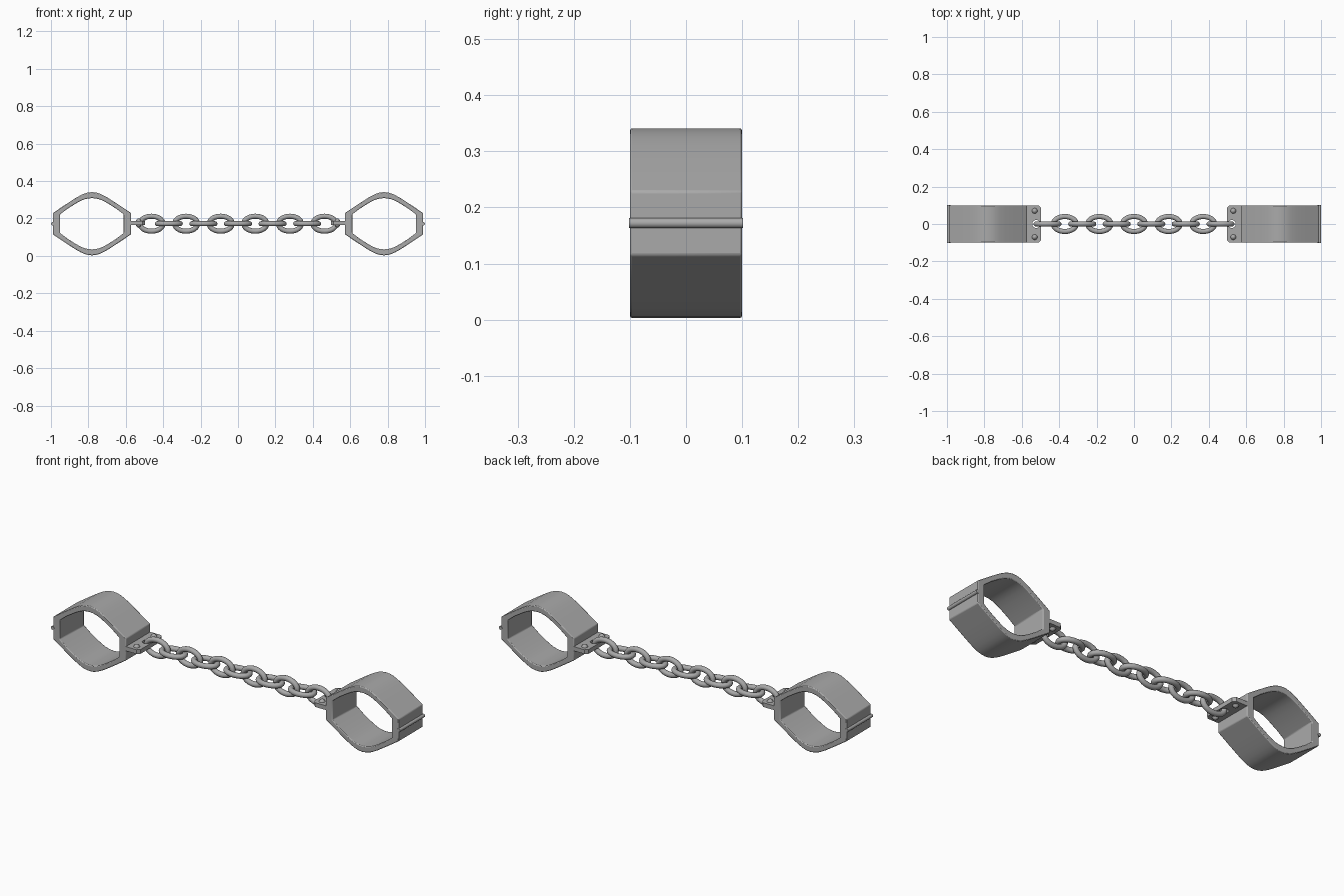
import bpy, bmesh, math
from mathutils import Vector

if "Cube" in bpy.data.objects:
    bpy.data.objects.remove(bpy.data.objects["Cube"])

ZC = 0.172           # height of the chain axis
steel = bpy.data.materials.new("steel grey")
steel.diffuse_color = (0.4, 0.4, 0.4, 1)
steel.use_nodes = True
steel.node_tree.nodes["Principled BSDF"].inputs["Base Color"].default_value = steel.diffuse_color


def finish(name, bm, bevel=0.0, angle=35):
    """Turn a bmesh into a shaded object, optionally with softened edges."""
    bmesh.ops.recalc_face_normals(bm, faces=bm.faces)
    me = bpy.data.meshes.new(name)
    bm.to_mesh(me)
    bm.free()
    ob = bpy.data.objects.new(name, me)
    bpy.context.collection.objects.link(ob)
    me.materials.append(steel)
    bpy.ops.object.select_all(action='DESELECT')
    ob.select_set(True)
    bpy.context.view_layer.objects.active = ob
    if bevel:
        b = ob.modifiers.new("soft edges", 'BEVEL')
        b.width, b.segments, b.limit_method = bevel, 2, 'ANGLE'
        b.angle_limit = math.radians(50)
    bpy.ops.object.shade_smooth_by_angle(angle=math.radians(angle))
    return ob


def full_loop(quarter):
    """Mirror a quarter profile (side to apex) into a closed loop."""
    half = quarter + [(-x, z) for x, z in reversed(quarter[:-1])]
    return half + [(-x, -z) for x, z in half]


def tube_ring(bm, outer, inner, place, depth):
    """Solid ring between two loops with equal point counts."""
    n = len(outer)
    rings = [[bm.verts.new(place(u, v, w)) for u, v in loop]
             for loop, w in ((outer, -depth), (outer, depth), (inner, depth), (inner, -depth))]
    for k in range(4):
        a, b = rings[k], rings[(k + 1) % 4]
        for i in range(n):
            j = (i + 1) % n
            bm.faces.new((a[i], a[j], b[j], b[i]))


def cylinder_y(bm, x, z, r, half):
    res = bmesh.ops.create_cone(bm, cap_ends=True, segments=16, radius1=r, radius2=r, depth=2 * half)
    for v in res['verts']:
        v.co = Vector((x + v.co.x, v.co.z, z + v.co.y))


OUTER = full_loop([(0.209, 0.057), (0.145, 0.100), (0.088, 0.137), (0.063, 0.151),
                   (0.042, 0.161), (0.021, 0.167), (0, 0.169)])
INNER = full_loop([(0.170, 0.050), (0.132, 0.079), (0.088, 0.107), (0.063, 0.121),
                   (0.042, 0.130), (0.021, 0.135), (0, 0.137)])

for side, s in (("left", -1), ("right", 1)):
    # Wrist cuff
    bm = bmesh.new()
    tube_ring(bm, OUTER, INNER, lambda u, v, w: (s * 0.781 + u, w, ZC + v), 0.1)
    finish(side + "_cuff", bm, 0.004)

    # Hinge pin on the outer side
    bm = bmesh.new()
    cylinder_y(bm, s * 0.991, ZC, 0.009, 0.102)
    finish(side + "_hinge_pin", bm)

    # Chain plate with clipped corners and a round hole
    hx, hr, n = 0.523, 0.021, 24
    x0, x1, y1, c = 0.497, 0.582, 0.1, 0.014

    def edge_point(a):
        dx, dy = math.cos(a), math.sin(a)
        tx = ((x1 if dx > 0 else x0) - hx) / dx if abs(dx) > 1e-6 else 9
        ty = y1 / abs(dy) if abs(dy) > 1e-6 else 9
        t = min(tx, ty)
        if dx < 0:      # clipped free corners
            t = min(t, (hx - x0 + y1 - c) / (abs(dx) + abs(dy)))
        return t * dx, t * dy

    cut = [math.atan2(y1, x1 - hx), math.atan2(y1, x0 + c - hx), math.atan2(y1 - c, x0 - hx)]
    angles = sorted([2 * math.pi * i / n for i in range(n)] + [a % (2 * math.pi) for q in cut for a in (q, -q)])
    rim = [edge_point(a) for a in angles]
    hole = [(hr * math.cos(a), hr * math.sin(a)) for a in angles]
    bm = bmesh.new()
    tube_ring(bm, rim, hole, lambda u, v, w: (s * (hx + u), v, ZC + 0.004 + w), 0.011)
    finish(side + "_chain_plate", bm)

    # Domed rivets through the plate
    bm = bmesh.new()
    for y in (-0.07, 0.07):
        res = bmesh.ops.create_uvsphere(bm, u_segments=16, v_segments=10, radius=1)
        for v in res['verts']:
            v.co = Vector((s * 0.531 + v.co.x * 0.017, y + v.co.y * 0.017, ZC + 0.004 + v.co.z * 0.024))
    finish(side + "_rivets", bm)

# Chain links, alternately upright and lying flat
A, B, R = 0.0615, 0.040, 0.0135
for k in range(-5, 6):
    upright = k % 2 != 0
    bm = bmesh.new()
    rings = []
    for i in range(32):
        t = 2 * math.pi * i / 32
        p = Vector((A * math.cos(t), B * math.sin(t)))
        nrm = Vector((B * math.cos(t), A * math.sin(t))).normalized()
        ring = []
        for j in range(12):
            f = 2 * math.pi * j / 12
            q = p + nrm * R * math.cos(f)
            w = R * math.sin(f)
            ring.append(bm.verts.new((k * 0.0925 + q.x, w if upright else q.y,
                                      ZC + (q.y if upright else w))))
        rings.append(ring)
    for i in range(32):
        a, b = rings[i], rings[(i + 1) % 32]
        for j in range(12):
            m = (j + 1) % 12
            bm.faces.new((a[j], a[m], b[m], b[j]))
    finish("chain_link_%d" % (k + 6), bm, 0, 60)
